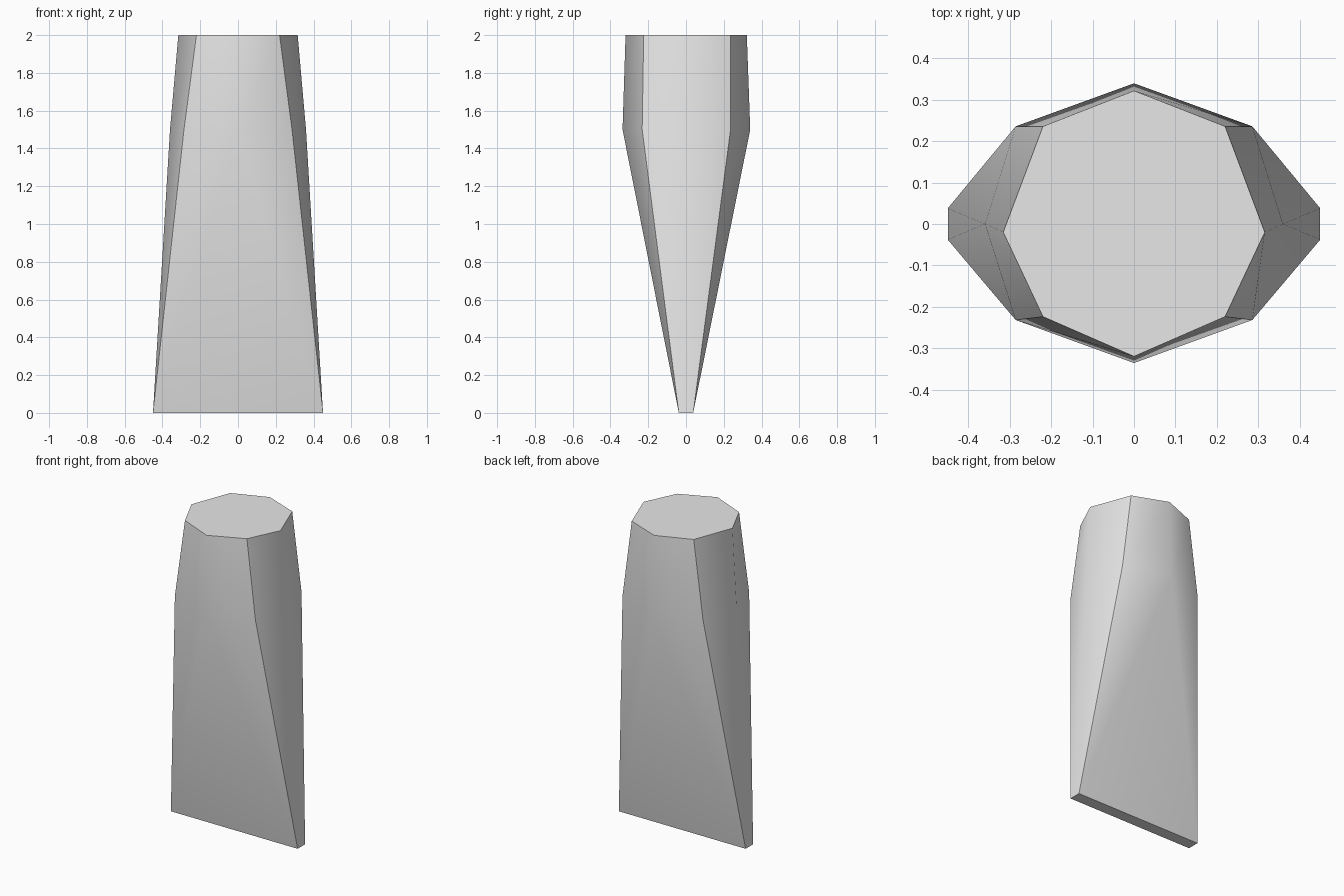
import bpy
import bmesh

cube = bpy.data.objects.get("Cube")
if cube:
    bpy.data.objects.remove(cube)

# Single grey material
grey = bpy.data.materials.new("plain_grey")
grey.use_nodes = True
colour = (0.8, 0.8, 0.8, 1)
grey.diffuse_color = colour
grey.node_tree.nodes["Principled BSDF"].inputs["Base Color"].default_value = colour

bm = bmesh.new()


def octagon(z, front, corner_x, corner_front, side_x, side_y, corner_back, back):
    """Eight-sided ring, counter-clockwise from the front point."""
    points = [(0, front), (corner_x, corner_front), (side_x, side_y),
              (corner_x, corner_back), (0, back), (-corner_x, corner_back),
              (-side_x, side_y), (-corner_x, corner_front)]
    return [bm.verts.new((x, y, z)) for x, y in points]


# Shank rings and the thin rectangular tip
top = octagon(2, -0.32, 0.22, -0.224, 0.316, -0.02, 0.236, 0.322)
shoulder = octagon(1.5, -0.336, 0.286, -0.232, 0.36, 0, 0.236, 0.34)
tip = {k: bm.verts.new((x, y, 0)) for k, x, y in
       ((1, 0.45, -0.038), (3, 0.45, 0.038), (5, -0.45, 0.038), (7, -0.45, -0.038))}

# Upper band, then the facets that narrow from eight points to four
for k in range(8):
    n, p = (k + 1) % 8, (k - 1) % 8
    bm.faces.new((shoulder[k], shoulder[n], top[n], top[k]))
    if k % 2 == 0:
        bm.faces.new((tip[p], tip[n], shoulder[k]))
        bm.faces.new((shoulder[k], tip[n], shoulder[n]))
    else:
        bm.faces.new((tip[k], shoulder[n], shoulder[k]))

# End caps
bm.faces.new(top)
bm.faces.new([tip[k] for k in (7, 5, 3, 1)])
bmesh.ops.recalc_face_normals(bm, faces=bm.faces)

# Smooth facets with sharp rims and four sharp corner ridges
for face in bm.faces:
    face.smooth = True
ridges = [{a, b} for k in tip for a, b in ((top[k], shoulder[k]), (shoulder[k], tip[k]))]
for edge in bm.edges:
    a, b = edge.verts
    rim = a.co.z == b.co.z and a.co.z in (0, 2)
    edge.smooth = not (rim or {a, b} in ridges)

mesh = bpy.data.meshes.new("tapered_wedge")
bm.to_mesh(mesh)
bm.free()
mesh.materials.append(grey)
wedge = bpy.data.objects.new("tapered_wedge", mesh)
bpy.context.collection.objects.link(wedge)
